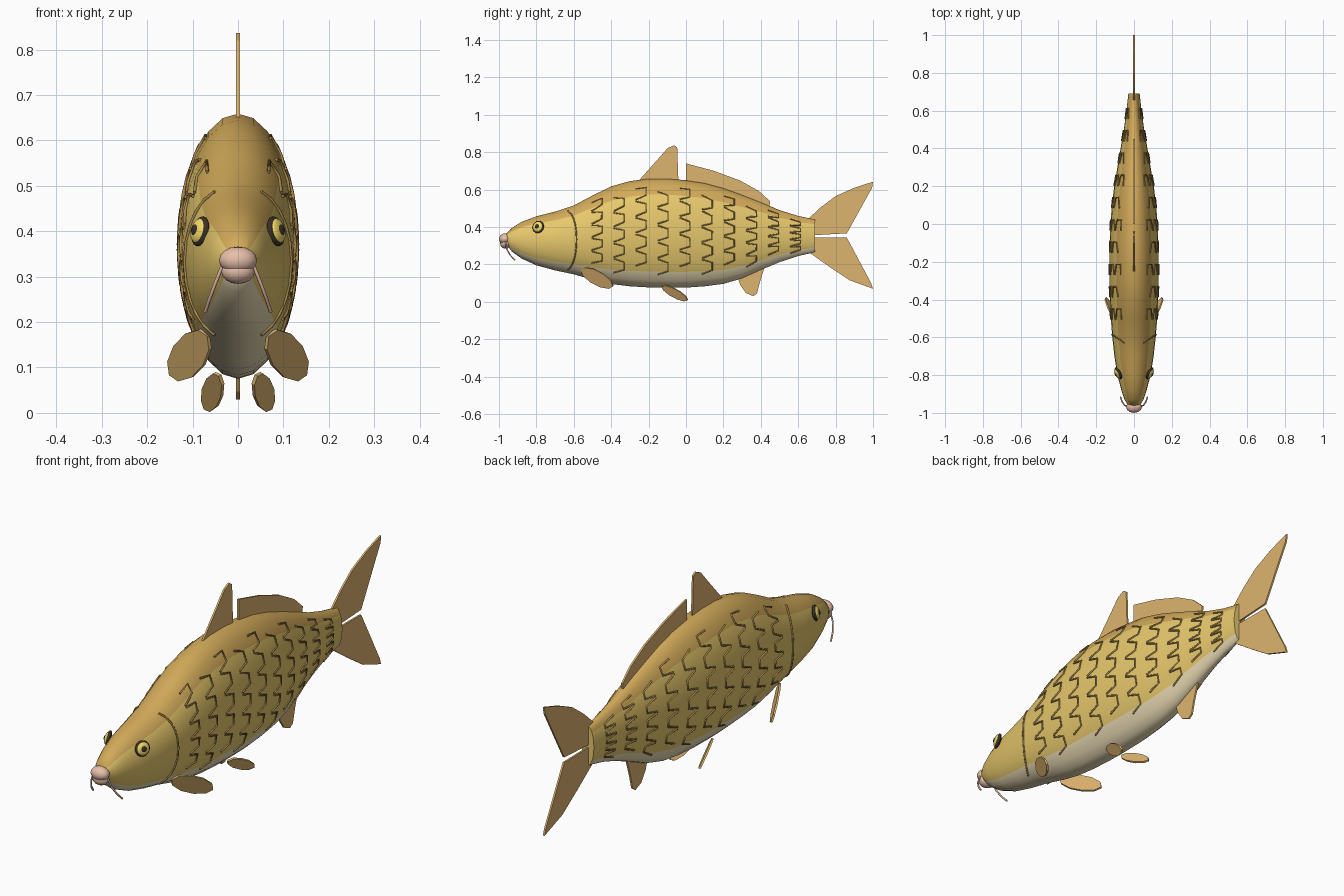
import bpy, bmesh, math
from mathutils import Vector

if "Cube" in bpy.data.objects:
    bpy.data.objects.remove(bpy.data.objects["Cube"])


def mat(name, c):
    m = bpy.data.materials.new(name)
    m.diffuse_color = (*c, 1)
    m.use_nodes = True
    m.node_tree.nodes["Principled BSDF"].inputs["Base Color"].default_value = m.diffuse_color
    return m


GOLD = mat("gold", (0.80, 0.58, 0.15))
BACK = mat("back_brown", (0.64, 0.40, 0.10))
BELLY = mat("belly_cream", (0.85, 0.73, 0.47))
FIN = mat("fin_orange", (0.73, 0.46, 0.16))
LINE = mat("scale_brown", (0.40, 0.25, 0.07))
PINK = mat("lip_pink", (0.80, 0.52, 0.40))
YELLOW = mat("eye_yellow", (0.92, 0.72, 0.14))
BLACK = mat("eye_black", (0.04, 0.03, 0.02))

# Body stations: y, top z, bottom z, half width
ST = [(-.96, .365, .305, .032), (-.93, .395, .268, .05), (-.88, .427, .232, .067),
      (-.8, .457, .195, .088), (-.7, .482, .168, .104), (-.6, .515, .147, .115),
      (-.5, .568, .118, .123), (-.4, .617, .095, .128), (-.3, .645, .083, .13),
      (-.2, .659, .077, .13), (-.1, .659, .075, .129), (0, .65, .076, .125),
      (.1, .635, .083, .117), (.2, .608, .096, .105), (.3, .572, .125, .088),
      (.4, .533, .17, .071), (.5, .49, .212, .054), (.6, .459, .245, .04),
      (.69, .44, .265, .03)]


def surf(y, a, off=0.0):
    """Point on the right side of the body at length y and angle a above the middle."""
    for p, q in zip(ST, ST[1:]):
        if y <= q[0]:
            break
    f = (y - p[0]) / (q[0] - p[0])
    top, bot, w = (p[i] + (q[i] - p[i]) * f for i in (1, 2, 3))
    return Vector(((w + off) * math.cos(a), y,
                   (top + bot) / 2 + ((top - bot) / 2 + off) * math.sin(a)))


def add_mesh(name, bm, mats, smooth=None):
    bmesh.ops.recalc_face_normals(bm, faces=bm.faces)
    me = bpy.data.meshes.new(name)
    bm.to_mesh(me)
    bm.free()
    ob = bpy.data.objects.new(name, me)
    bpy.context.collection.objects.link(ob)
    for m in mats:
        me.materials.append(m)
    if smooth:
        bpy.ops.object.select_all(action='DESELECT')
        ob.select_set(True)
        bpy.context.view_layer.objects.active = ob
        bpy.ops.object.shade_smooth_by_angle(angle=math.radians(smooth))
    return ob


def plate(name, pts, thick=.008):
    bm = bmesh.new()
    bm.faces.new([bm.verts.new(p) for p in pts])
    ob = add_mesh(name, bm, [FIN])
    s = ob.modifiers.new("thickness", 'SOLIDIFY')
    s.thickness, s.offset = thick, 0
    return ob


def tubes(name, paths, r, m):
    cu = bpy.data.curves.new(name, 'CURVE')
    cu.dimensions = '3D'
    cu.bevel_depth, cu.bevel_resolution, cu.use_fill_caps = r, 1, True
    for path in paths:
        for side in (1, -1):
            sp = cu.splines.new('POLY')
            sp.points.add(len(path) - 1)
            for pt, p in zip(sp.points, path):
                pt.co = (p[0] * side, p[1], p[2], 1)
    cu.materials.append(m)
    ob = bpy.data.objects.new(name, cu)
    bpy.context.collection.objects.link(ob)


def ball(name, loc, scale, m, axis=None, seg=16):
    bm = bmesh.new()
    bmesh.ops.create_uvsphere(bm, u_segments=seg, v_segments=seg // 2 + 2, radius=1)
    ob = add_mesh(name, bm, [m], 50)
    ob.location, ob.scale = loc, scale
    if axis:
        ob.rotation_euler = axis.to_track_quat('Z', 'Y').to_euler()
    return ob


# Body, lofted from ellipses with back, side and belly colours
N = 24
bm = bmesh.new()
rings = [[bm.verts.new(surf(s[0], 2 * math.pi * k / N)) for k in range(N)] for s in ST]
for r0, r1 in zip(rings, rings[1:]):
    for k in range(N):
        f = bm.faces.new((r0[k], r0[(k + 1) % N], r1[(k + 1) % N], r1[k]))
        s = math.sin(2 * math.pi * (k + .5) / N)
        f.material_index = 1 if s > .7 else 2 if s < -.7 else 0
bm.faces.new(rings[0])
bm.faces.new(rings[-1])
add_mesh("body", bm, [GOLD, BACK, BELLY], 50)

# Scale edges: staggered columns of three-sided arcs
arcs = []
for i in range(10):
    y = -.45 + .118 * i
    start, rows = (-.62, 5) if i % 2 else (-.465, 4)
    for k in range(rows + (i % 2 == 0)):
        t = start + .31 * k
        arcs.append([surf(y + dy, math.asin(max(-.8, min(.84, t + dt))), .001)
                     for dy, dt in ((-.055, .14), (0, .075), (0, -.075), (-.055, -.14))])
tubes("scale_edges", arcs, .004, LINE)

# Gill cover edges
tubes("gill_edge", [[surf(-.585 - .03 * (abs(t) / .9) ** 2, t, .001)
                     for t in [-1.1 + .22 * j for j in range(11)]]], .004, LINE)

# Fins along the middle, as (y, z) outlines
for name, prof in {
    "dorsal_fin_front": [(-.26, .64), (-.155, .757), (-.1, .82), (-.065, .837),
                         (-.047, .825), (-.04, .63)],
    "dorsal_fin_rear": [(0, .63), (0, .74), (.15, .7), (.29, .648), (.39, .592),
                        (.45, .537), (.445, .5), (.3, .55), (.15, .61)],
    "tail_fin_upper": [(.65, .44), (.72, .505), (.8, .565), (.9, .61), (1, .642),
                       (.995, .61), (.86, .366), (.66, .355)],
    "tail_fin_lower": [(.65, .27), (.77, .185), (.875, .115), (1, .07), (.99, .1),
                       (.86, .343), (.66, .345)],
    "anal_fin": [(.27, .15), (.29, .09), (.32, .047), (.36, .03), (.38, .045),
                 (.395, .105), (.425, .2)],
}.items():
    plate(name, [(0, y, z) for y, z in prof])

# Paired fins: flat ovals that slant down, back and outwards
for name, c, u, length, width in (
        ("pectoral_fin", (.107, -.475, .127), (.4, .82, -.41), .105, .043),
        ("pelvic_fin", (.056, -.06, .046), (.2, .85, -.45), .08, .028)):
    u = Vector(u).normalized()
    w = u.cross(Vector((1, 1, .8))).cross(u).normalized()
    for side, label in ((1, "right_"), (-1, "left_")):
        pts = []
        for k in range(10):
            a = 2 * math.pi * k / 10
            p = Vector(c) + u * length * math.cos(a) + w * width * math.sin(a)
            pts.append((p.x * side, p.y, p.z))
        plate(label + name, pts)

# Eyes: dark rim, yellow iris, dark pupil
for side, label in ((1, "right_"), (-1, "left_")):
    n = Vector((.86 * side, -.45, .22)).normalized()
    p = Vector((.083 * side, -.79, .4))
    ball(label + "eye_rim", p, (.034, .034, .012), BLACK, n)
    ball(label + "eye_iris", p + n * .005, (.028, .028, .012), YELLOW, n)
    ball(label + "eye_pupil", p + n * .012, (.014, .014, .008), BLACK, n)

# Lips, mouth line and barbels
ball("upper_lip", (0, -.968, .336), (.042, .032, .030), PINK, seg=12)
ball("lower_lip", (0, -.964, .312), (.037, .030, .028), PINK, seg=12)
tubes("barbels", [[(.034, -.965, .325), (.05, -.96, .285), (.063, -.94, .25),
                   (.072, -.915, .222)]], .004, PINK)
